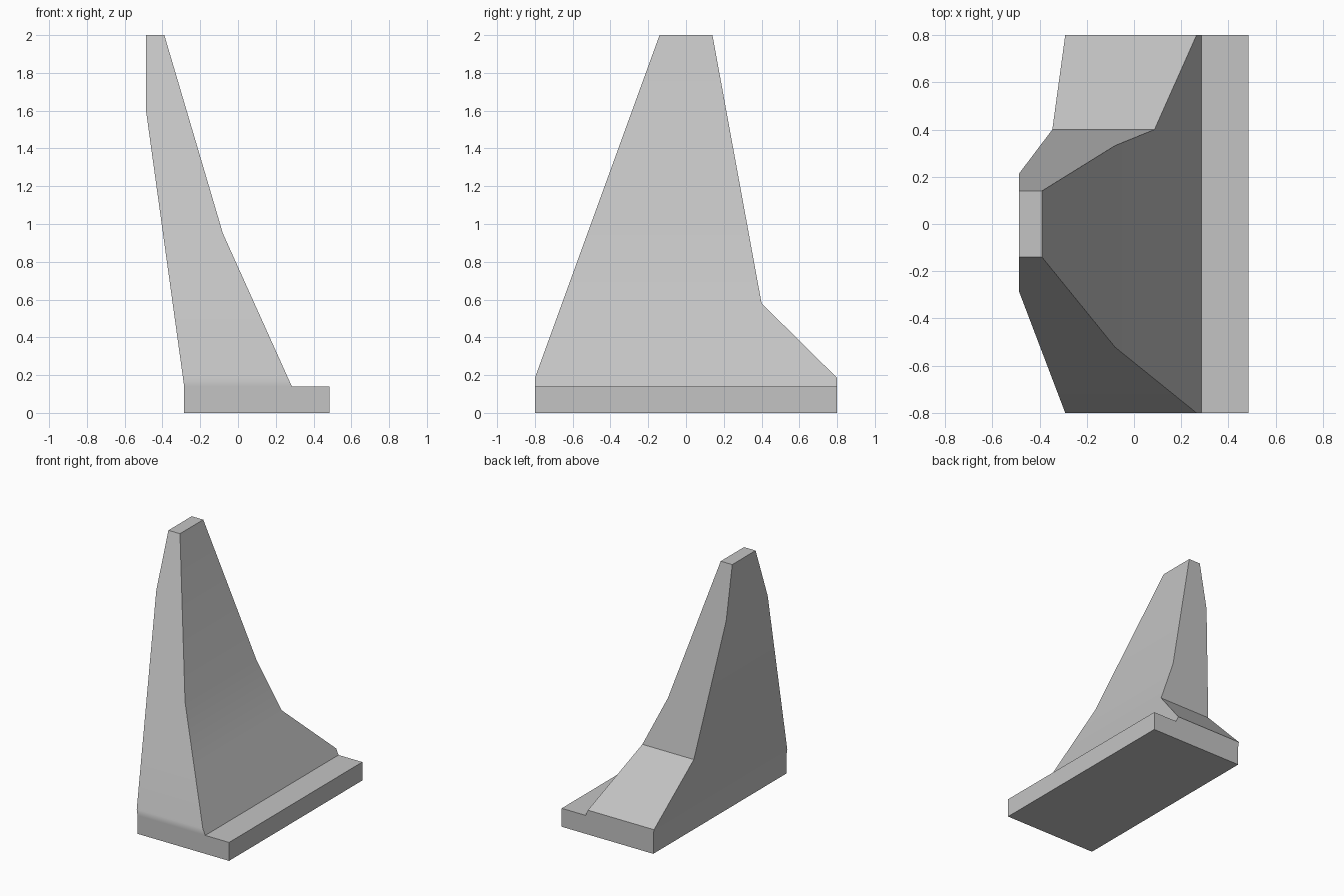
import bpy
import bmesh
from math import radians
from mathutils import Vector

cube = bpy.data.objects.get("Cube")
if cube:
    bpy.data.objects.remove(cube, do_unlink=True)

# Plain grey concrete
grey = bpy.data.materials.new("concrete grey")
grey.use_nodes = True
colour = (0.55, 0.55, 0.55, 1)
grey.diffuse_color = colour
grey.node_tree.nodes["Principled BSDF"].inputs["Base Color"].default_value = colour

# Cross-section (x, z): foot slab and leaning wall share the wall's base line
FOOT = [(-0.285, 0), (0.485, 0), (0.485, 0.14), (0.285, 0.14), (-0.285, 0.14)]
WALL = [(-0.285, 0.14), (0.285, 0.14), (-0.08, 0.95), (-0.39, 2), (-0.487, 2), (-0.487, 1.6)]

# Outline of each end (z, y)
FRONT_END = [(0, -0.8), (0.185, -0.8), (2, -0.14)]
BACK_END = [(0, 0.8), (0.185, 0.8), (0.58, 0.4), (2, 0.14)]


def end_y(outline, z):
    """Depth of an end at height z, along its outline."""
    for (z0, y0), (z1, y1) in zip(outline, outline[1:]):
        if z <= z1 + 1e-5:
            return y0 + (y1 - y0) * (z - z0) / (z1 - z0)
    return outline[-1][1]


bm = bmesh.new()
corners = {}


def corner(p):
    if p not in corners:
        corners[p] = bm.verts.new((p[0], -1, p[1]))
    return corners[p]


# Extrude the cross-section from front to back
section = [bm.faces.new([corner(p) for p in part]) for part in (FOOT, WALL)]
extruded = bmesh.ops.extrude_face_region(bm, geom=section, use_keep_orig=True)["geom"]
far = [g for g in extruded if isinstance(g, bmesh.types.BMVert)]
bmesh.ops.translate(bm, verts=far, vec=(0, 2, 0))

# Cut at the heights where the ends bend, then taper both ends
for z in (0.185, 0.58):
    bmesh.ops.bisect_plane(bm, geom=bm.verts[:] + bm.edges[:] + bm.faces[:],
                           plane_co=Vector((0, 0, z)), plane_no=Vector((0, 0, 1)))
for v in bm.verts:
    v.co.y = end_y(FRONT_END if v.co.y < 0 else BACK_END, v.co.z)
bmesh.ops.recalc_face_normals(bm, faces=bm.faces[:])

mesh = bpy.data.meshes.new("retaining_wall")
bm.to_mesh(mesh)
bm.free()
mesh.materials.append(grey)
wall = bpy.data.objects.new("retaining_wall", mesh)
bpy.context.collection.objects.link(wall)

# Soften only the shallow bends
bpy.ops.object.select_all(action="DESELECT")
wall.select_set(True)
bpy.context.view_layer.objects.active = wall
bpy.ops.object.shade_smooth_by_angle(angle=radians(30))
weighted = wall.modifiers.new("weighted_normals", "WEIGHTED_NORMAL")
weighted.keep_sharp = True
